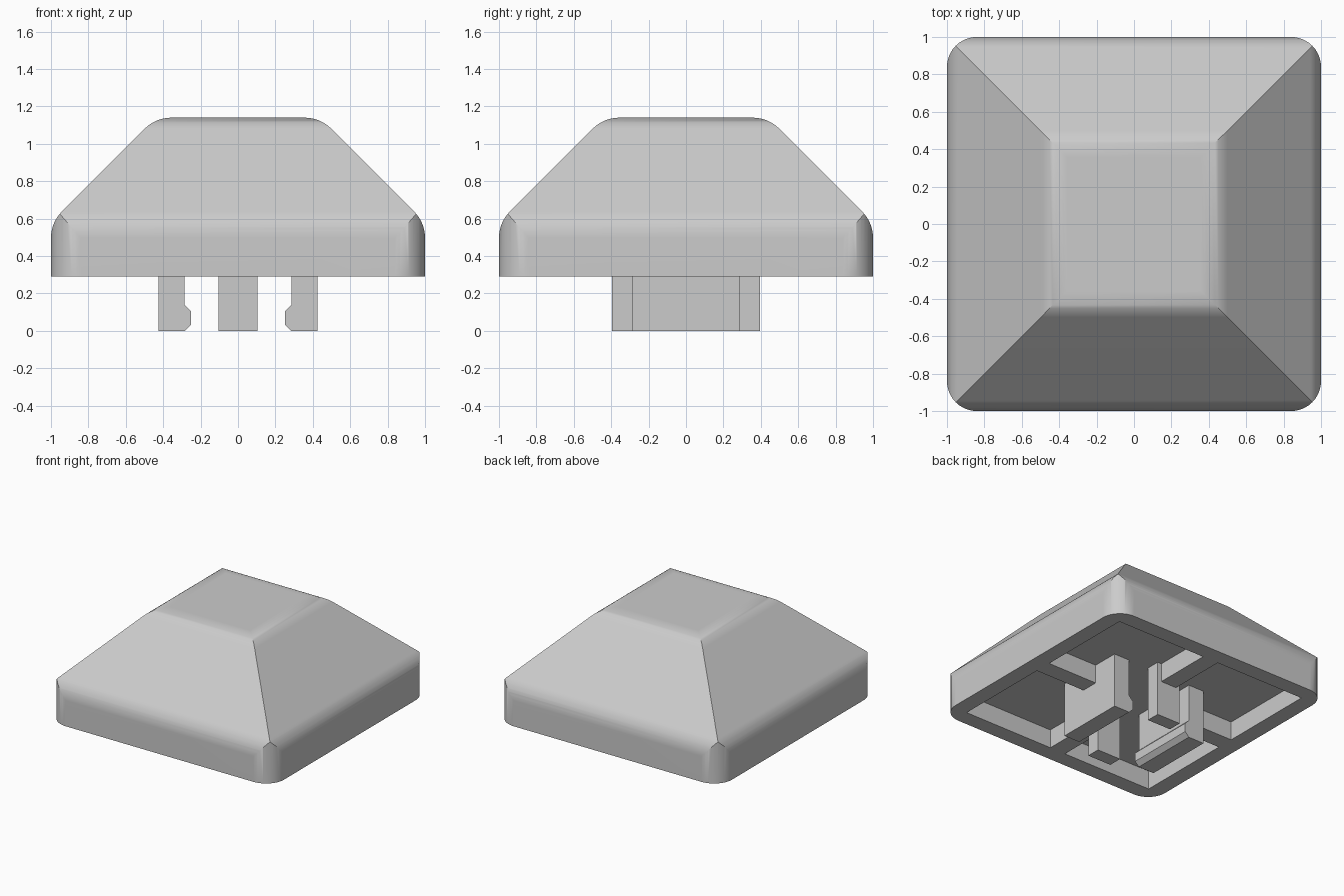
import bpy, bmesh, math

if "Cube" in bpy.data.objects:
    bpy.data.objects.remove(bpy.data.objects["Cube"])

grey = bpy.data.materials.new("light grey plastic")
grey.diffuse_color = (0.6, 0.6, 0.6, 1)
grey.use_nodes = True
grey.node_tree.nodes["Principled BSDF"].inputs["Base Color"].default_value = grey.diffuse_color

RIM, CEIL, TOP = 0.29, 0.44, 1.14     # rim, cavity ceiling and cap top heights
INNER = 0.87                          # half width of the cavity


def finish(name, bm):
    bmesh.ops.recalc_face_normals(bm, faces=bm.faces[:])
    me = bpy.data.meshes.new(name)
    bm.to_mesh(me)
    bm.free()
    me.materials.append(grey)
    ob = bpy.data.objects.new(name, me)
    bpy.context.collection.objects.link(ob)
    return ob


def box(name, x0, x1, y0, y1, z0, z1):
    bm = bmesh.new()
    bmesh.ops.create_cube(bm, size=1)
    for v in bm.verts:
        v.co = ((x0 + x1) / 2 + v.co.x * (x1 - x0),
                (y0 + y1) / 2 + v.co.y * (y1 - y0),
                (z0 + z1) / 2 + v.co.z * (z1 - z0))
    return finish(name, bm)


def extrude_profile(name, pts, y0, y1):
    bm = bmesh.new()
    a = [bm.verts.new((x, y0, z)) for x, z in pts]
    b = [bm.verts.new((x, y1, z)) for x, z in pts]
    n = len(pts)
    bm.faces.new(a)
    bm.faces.new(b[::-1])
    for i in range(n):
        bm.faces.new((a[i], a[(i + 1) % n], b[(i + 1) % n], b[i]))
    return finish(name, bm)


def arc(cx, cz, r, a0, a1, n=8):
    return [(cx + r * math.cos(math.radians(a0 + (a1 - a0) * i / n)),
             cz + r * math.sin(math.radians(a0 + (a1 - a0) * i / n))) for i in range(n + 1)]


# cap shell: mitred square rings following wall, fillet, slope, fillet, top
R = 0.2
t = R * math.tan(math.radians(22.5))
profile = [(1.0, RIM)] + arc(1 - R, 0.58 - t, R, 0, 45) + arc(0.44 - t, TOP - R, R, 45, 90)
bm = bmesh.new()
rings = [[bm.verts.new((sx * h, sy * h, z)) for sx, sy in ((1, 1), (-1, 1), (-1, -1), (1, -1))]
         for h, z in profile]
for lo, hi in zip(rings, rings[1:]):
    for i in range(4):
        j = (i + 1) % 4
        bm.faces.new((lo[i], lo[j], hi[j], hi[i]))
bm.faces.new(rings[0][::-1])
bm.faces.new(rings[-1])
shell = finish("cap_shell", bm)

# rounded prism that trims the four upright corners
corner = box("corner_trimmer", -1, 1, -1, 1, RIM - 0.2, TOP + 0.2)
bm = bmesh.new()
bm.from_mesh(corner.data)
upright = [e for e in bm.edges if abs(e.verts[0].co.z - e.verts[1].co.z) > 0.5]
bmesh.ops.bevel(bm, geom=upright, offset=0.16, segments=10, profile=0.5, affect='EDGES')
bm.to_mesh(corner.data)
bm.free()

# underside cavity
cavity = box("cavity_cutter", -INNER, INNER, -INNER, INNER, RIM - 0.2, CEIL)

bpy.context.view_layer.objects.active = shell
for ob, op in ((corner, 'INTERSECT'), (cavity, 'DIFFERENCE')):
    mod = shell.modifiers.new(ob.name, 'BOOLEAN')
    mod.object, mod.operation, mod.solver = ob, op, 'EXACT'
    bpy.ops.object.modifier_apply(modifier=mod.name)
    bpy.data.objects.remove(ob)

bpy.ops.object.select_all(action='DESELECT')
shell.select_set(True)
bpy.ops.object.shade_smooth_by_angle(angle=math.radians(30))
wn = shell.modifiers.new("even_normals", 'WEIGHTED_NORMAL')
wn.keep_sharp = True

# hooked clips, guide posts and the ribs joining them to the walls
hook = [(0.425, 0), (0.425, CEIL), (0.285, CEIL), (0.285, 0.14),
        (0.25, 0.105), (0.25, 0.035), (0.285, 0)]
for s, side in ((1, "right"), (-1, "left")):
    extrude_profile(side + "_clip", [(s * x, z) for x, z in hook], -0.285, 0.285)
    box(side + "_rib", *sorted((s * 0.425, s * INNER)), -0.07, 0.07, RIM, CEIL)
for s, side in ((1, "back"), (-1, "front")):
    box(side + "_post", -0.105, 0.105, *sorted((s * 0.285, s * 0.395)), 0, CEIL)
    box(side + "_rib", -0.07, 0.07, *sorted((s * 0.395, s * INNER)), RIM, CEIL)
